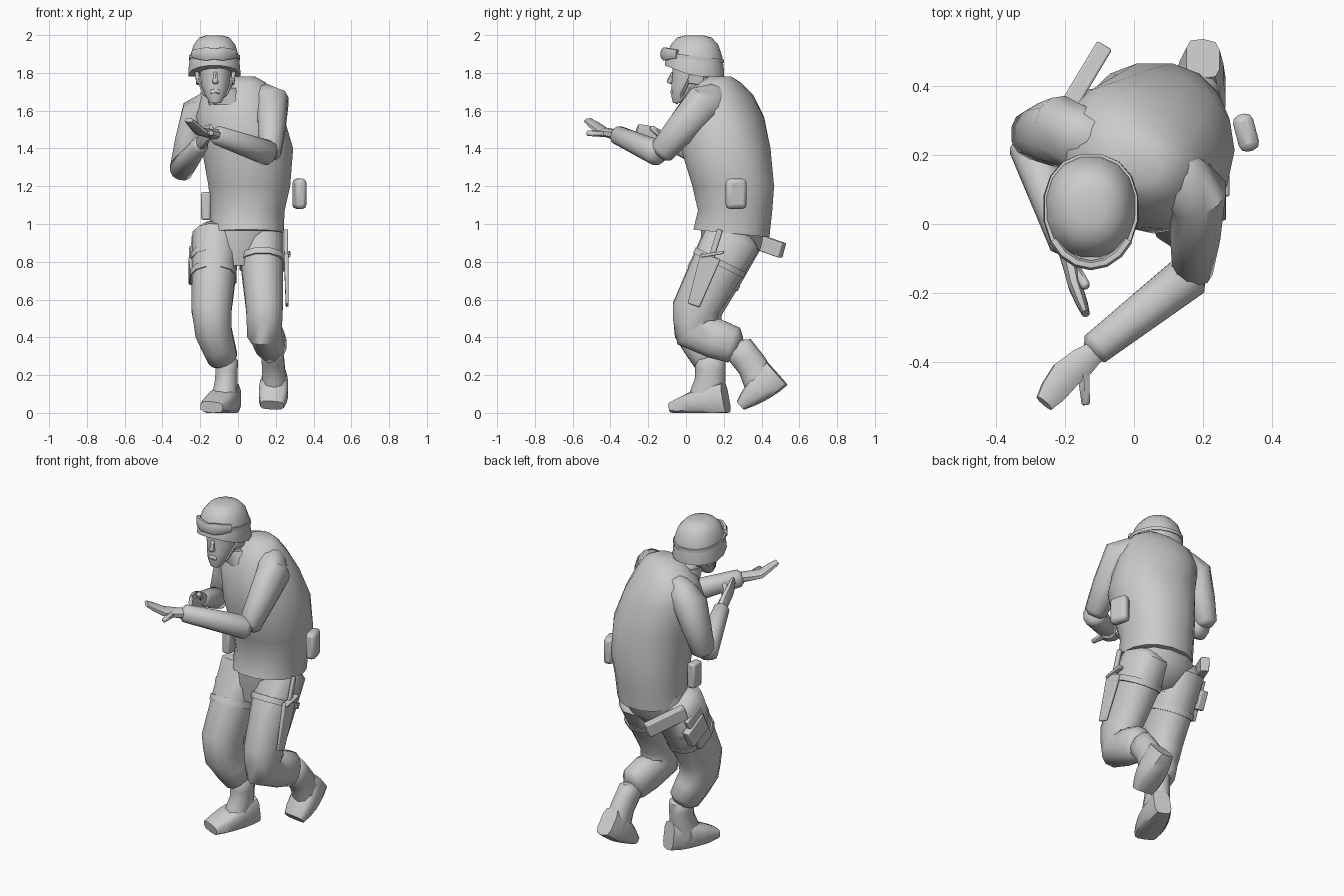
import bpy, bmesh, math
from mathutils import Vector, Matrix

default_cube = bpy.data.objects.get("Cube")
if default_cube:
    bpy.data.objects.remove(default_cube, do_unlink=True)

GREY = (.6, .6, .6, 1)
material = bpy.data.materials.new("plain grey")
material.use_nodes = True
material.diffuse_color = GREY
shader = material.node_tree.nodes["Principled BSDF"]
shader.inputs["Base Color"].default_value = GREY
SIDEWAYS = Vector((1, 0, 0))
UPRIGHT = Vector((0, 0, 1))


def mix(start, end, amount):
    return start + (end - start) * amount


def loft(name, rings, sides=12, across=SIDEWAYS, level=False, power=.9, bend=None):
    """Skin a list of rings, each a centre, a half width and a half depth."""
    bm = bmesh.new()
    centres = [Vector(ring[0]) for ring in rings]
    loops = []
    for index, (_, width, depth) in enumerate(rings):
        centre = centres[index]
        before = centres[max(index - 1, 0)]
        after = centres[min(index + 1, len(rings) - 1)]
        along = (centre - before).normalized() + (after - centre).normalized()
        along = UPRIGHT if level else along.normalized()
        u = (across - along * across.dot(along)).normalized()
        v = along.cross(u)
        loop = []
        for k in range(sides):
            angle = math.tau * (k + .5) / sides
            cos, sin = math.cos(angle), math.sin(angle)
            point = centre + u * width * math.copysign(abs(cos) ** power, cos)
            point += v * depth * math.copysign(abs(sin) ** power, sin)
            loop.append(bm.verts.new(bend(point, centre) if bend else point))
        loops.append(loop)
    for lower, upper in zip(loops, loops[1:]):
        for k in range(sides):
            following = (k + 1) % sides
            bm.faces.new((lower[k], lower[following], upper[following], upper[k]))
    bm.faces.new(loops[0])
    bm.faces.new(loops[-1])
    bmesh.ops.recalc_face_normals(bm, faces=bm.faces)
    mesh = bpy.data.meshes.new(name)
    bm.to_mesh(mesh)
    bm.free()
    mesh.materials.append(material)
    part = bpy.data.objects.new(name, mesh)
    bpy.context.collection.objects.link(part)
    bpy.ops.object.select_all(action='DESELECT')
    part.select_set(True)
    bpy.context.view_layer.objects.active = part
    bpy.ops.object.shade_smooth_by_angle(angle=math.radians(50))
    return part


def limb(name, joints, radii, depth=1, sides=12, across=SIDEWAYS):
    """Tapering tube through joints, with rounded ends."""
    joints = [Vector(joint) for joint in joints]
    last = len(joints) - 1
    first_end = joints[0] + (joints[0] - joints[1]).normalized() * radii[0] * .4
    last_end = joints[-1] + (joints[-1] - joints[-2]).normalized() * radii[-1] * .4
    rings = [(first_end, radii[0] * .6, radii[0] * .6 * depth)]
    for step in range(2 * last + 1):
        index = min(step // 2, last - 1)
        amount = step / 2 - index
        radius = mix(radii[index], radii[index + 1], amount)
        rings.append((joints[index].lerp(joints[index + 1], amount), radius, radius * depth))
    rings.append((last_end, radii[-1] * .6, radii[-1] * .6 * depth))
    return loft(name, rings, sides, across)


def box(name, start, end, width, depth, across=SIDEWAYS, taper=1, soft=.006):
    """Four-sided block running from start to end, with bevelled edges."""
    part = loft(name, [(start, width / 2, depth / 2), (end, width / 2 * taper, depth / 2 * taper)],
                sides=4, across=across, power=0)
    bevel = part.modifiers.new("soft edges", 'BEVEL')
    bevel.width = soft
    bevel.segments = 2


def boot(side, ankle, heel, toe):
    """Ankle shaft and a foot that widens at the ball and thins at the toe."""
    ankle, heel, toe = Vector(ankle), Vector(heel), Vector(toe)
    limb(side + "_boot_shaft", [ankle, ankle.lerp(heel.lerp(toe, .3), .5), heel.lerp(toe, .4)],
         [.062, .062, .07], depth=1.3, sides=10)
    rings = []
    for step in range(6):
        amount = step / 5
        width = .05 + .03 * math.sin(math.pi * amount * .85)
        rings.append((heel.lerp(toe, amount), width, mix(.085, .03, amount ** 2)))
    loft(side + "_boot_foot", rings, sides=10, power=.6,
         bend=lambda point, centre: Vector((point.x, point.y, max(point.z, 0))))


def hand(side, wrist, knuckles, tip, thumb, across):
    """Flat palm curling up to the fingertips, with a thumb at one edge."""
    wrist, knuckles, tip = Vector(wrist), Vector(knuckles), Vector(tip)
    palm = wrist.lerp(knuckles, .5)
    rings = [(wrist, .03, .03), (palm, .045, .025), (knuckles, .048, .022),
             (knuckles.lerp(tip, .6), .042, .018), (tip, .03, .012)]
    loft(side + "_hand", rings, sides=8, across=across)
    limb(side + "_thumb", [palm, Vector(thumb)], [.022, .014], sides=6, across=across)


# Torso: long loose vest, turned at the shoulders and dipping at the back hem
def twist(point, centre):
    turn = math.radians(-24) * min(1, max(0, (centre.z - 1.2) / .4))
    point = centre + Matrix.Rotation(turn, 3, 'Z') @ (point - centre)
    if centre.z < 1:
        point.z -= (point.y - centre.y) * .1
    return point


loft("vest", [((.045, .24, .95), .2, .205), ((.05, .26, 1.07), .2, .2), ((.06, .25, 1.2), .22, .22),
              ((.05, .21, 1.4), .24, .235), ((.01, .2, 1.57), .235, .205), ((0, .19, 1.68), .2, .155),
              ((.02, .18, 1.75), .13, .1), ((.03, .18, 1.78), .06, .06)],
     sides=16, level=True, bend=twist)
loft("pelvis", [((.035, .25, 1), .19, .18), ((.01, .24, .87), .19, .16), ((.005, .2, .78), .09, .11)],
     level=True)
loft("collar", [((-.04, .14, 1.63), .12, .12), ((-.08, .1, 1.72), .08, .09)], level=True, bend=twist)
limb("neck", [(-.05, .14, 1.62), (-.11, .07, 1.76)], [.07, .06])

# Legs and boots
limb("left_leg", [(.12, .25, .93), (.14, .05, .55), (.14, .05, .43), (.18, .25, .36)],
     [.125, .1, .095, .08], depth=1.25)
limb("right_leg", [(-.115, .25, .93), (-.14, .06, .55), (-.13, .06, .43), (-.08, .13, .29)],
     [.13, .11, .1, .08], depth=1.25)
boot("left", ankle=(.18, .28, .34), heel=(.2, .48, .21), toe=(.18, .29, .04))
boot("right", ankle=(-.06, .13, .28), heel=(-.03, .21, .08), toe=(-.14, -.07, .03))

# Arms and hands
limb("left_upper_arm", [(.1, .17, 1.65), (.185, .08, 1.63), (.17, -.13, 1.38)], [.085, .09, .06], depth=1.15)
limb("left_forearm", [(.16, -.15, 1.375), (-.11, -.36, 1.47)], [.067, .05], across=UPRIGHT)
hand("left", wrist=(-.1, -.36, 1.47), knuckles=(-.2, -.44, 1.49), tip=(-.26, -.52, 1.55),
     thumb=(-.14, -.52, 1.48), across=Vector((-.6, .8, 0)))
limb("right_upper_arm", [(-.1, .23, 1.64), (-.22, .27, 1.58), (-.3, .26, 1.31)], [.085, .09, .06], depth=1.15)
limb("right_forearm", [(-.3, .23, 1.29), (-.2, -.06, 1.42)], [.065, .045])
hand("right", wrist=(-.2, -.05, 1.42), knuckles=(-.17, -.18, 1.47), tip=(-.14, -.26, 1.5),
     thumb=(-.14, -.18, 1.51), across=UPRIGHT)

# Head and face
loft("head", [((-.12, -.04, 1.64), .03, .03), ((-.12, -.02, 1.68), .055, .06), ((-.12, .02, 1.73), .075, .1),
              ((-.12, .04, 1.8), .085, .115), ((-.12, .04, 1.86), .085, .115)], level=True)
limb("nose", [(-.12, -.07, 1.8), (-.12, -.085, 1.75)], [.01, .018], sides=6)
limb("lips", [(-.14, -.07, 1.7), (-.1, -.07, 1.7)], [.014, .014], sides=6, across=UPRIGHT)

# Helmet: dome with its rim lifted over the brow
CROWN = Vector((-.125, .045, 1.78))


def brow(point, centre):
    forward = max(0, (CROWN.y - point.y) / .16)
    fade = max(0, 1 - (centre.z - CROWN.z) / .1)
    return point + UPRIGHT * forward * fade * .06


dome = []
for degrees in (0, 10, 30, 50, 70, 85):
    angle = math.radians(degrees)
    shrink = math.sqrt(math.cos(angle))
    dome.append((CROWN + UPRIGHT * math.sin(angle) * .22, shrink * .14, shrink * .16))
loft("helmet", dome, sides=16, level=True, bend=brow)

# Goggles with a strap tilted around the helmet
loft("goggle_strap", [(CROWN + UPRIGHT * height, .137, .16) for height in (.09, .11)], sides=16, level=True,
     bend=lambda point, centre: point - UPRIGHT * (point.y - CROWN.y) * .12)
lens = []
for step in range(-3, 4):
    angle = step * .33
    centre = CROWN + Vector((math.sin(angle) * .13, -math.cos(angle) * .165, .12))
    lens.append((centre, .044 - .007 * abs(step) - (.014 if step == 0 else 0), .015))
loft("goggles", lens, sides=8, across=UPRIGHT, power=.7)

# Chin straps and ear flaps
for label, sign in (("left", 1), ("right", -1)):
    limb(label + "_chin_strap", [(-.12 + sign * .1, .03, 1.79), (-.12 + sign * .06, -.02, 1.69),
                                 (-.12, -.05, 1.64)], [.008] * 3, sides=6)
    box(label + "_ear_flap", (-.12 + sign * .1, .06, 1.82), (-.12 + sign * .09, .05, 1.74), .02, .08)

# Straps around the thighs
for name, centre in (("left_thigh_strap", (.13, .185, .81)), ("right_upper_strap", (-.125, .2, .83)),
                     ("right_lower_strap", (-.13, .155, .74))):
    centre = Vector(centre)
    loft(name, [(centre, .127, .153), (centre + Vector((0, -.015, -.03)), .127, .153)])

# Pouches, blade and holster on the hips
box("left_hip_pouch", (.325, .265, 1.08), (.325, .265, 1.24), .06, .11, across=Vector((.95, .25, 0)), soft=.022)
box("right_belt_pouch", (-.17, .16, 1.02), (-.17, .16, 1.17), .05, .08, soft=.012)
box("blade_sheath", (.255, .13, .83), (.26, .04, .57), .024, .11, taper=.6)
box("blade_handle", (.255, .13, .81), (.255, .18, .97), .02, .03)
box("blade_guard", (.26, .08, .83), (.26, .2, .85), .035, .016)
box("holster", (-.22, .27, .91), (-.24, .17, .7), .05, .14, taper=.85)
box("holster_flap", (-.235, .27, .85), (-.24, .22, .75), .045, .16)
box("sidearm_grip", (-.21, .31, .93), (-.09, .51, .86), .05, .08, across=Vector((.85, -.5, 0)))
